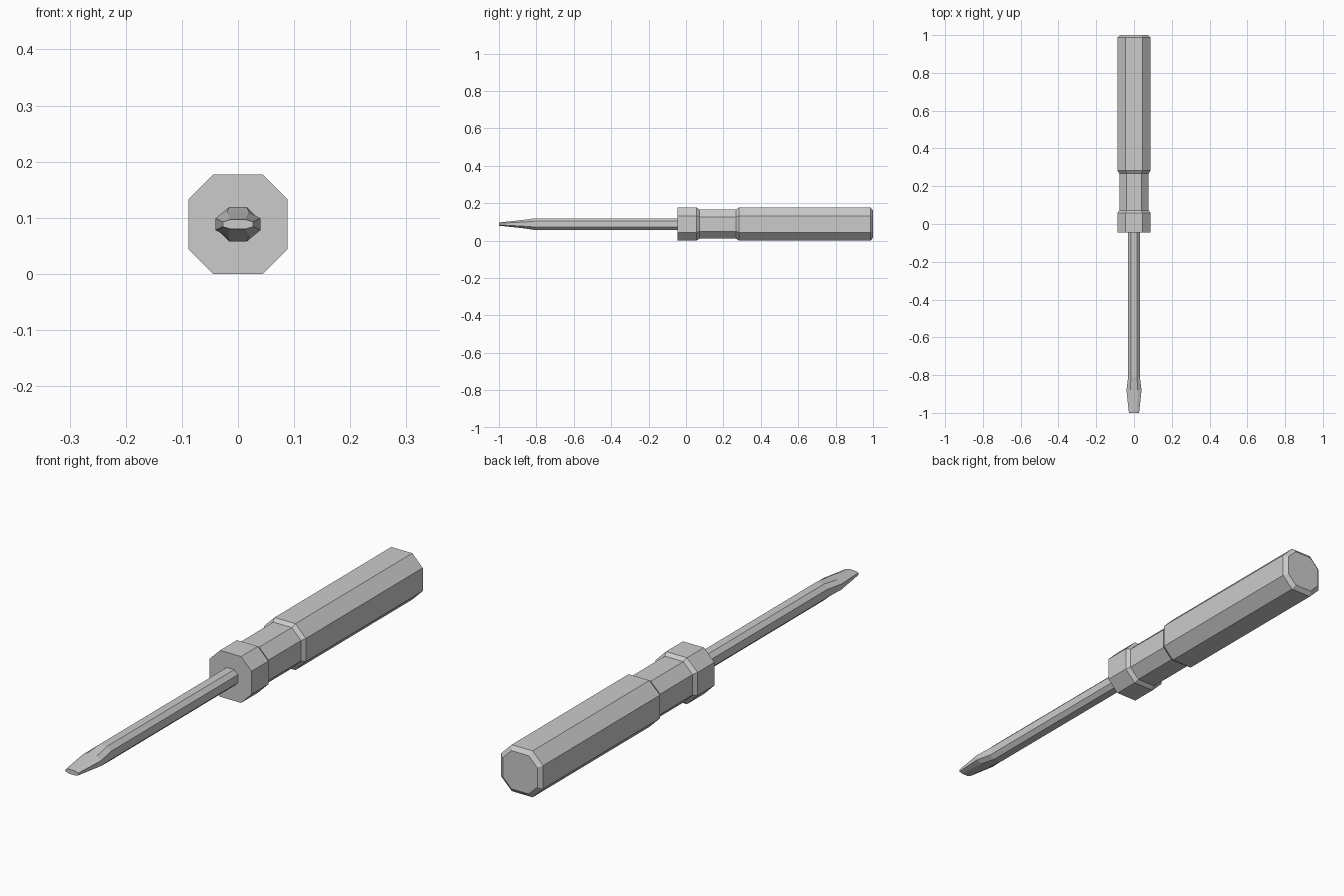
import bpy, bmesh

if "Cube" in bpy.data.objects:
    bpy.data.objects.remove(bpy.data.objects["Cube"])

CZ = 0.0885  # height of the tool's axis


def ring(bm, y, hx, hz):
    """Chamfered-square octagon section, half sizes hx and hz."""
    pts = [(1, .5), (.5, 1), (-.5, 1), (-1, .5), (-1, -.5), (-.5, -1), (.5, -1), (1, -.5)]
    return [bm.verts.new((hx * a, y, CZ + hz * b)) for a, b in pts]


def loft(name, sections):
    """Skin a closed solid through octagon sections (y, half width, half height)."""
    bm = bmesh.new()
    rings = [ring(bm, *s) for s in sections]
    for r0, r1 in zip(rings, rings[1:]):
        for i in range(8):
            j = (i + 1) % 8
            bm.faces.new((r0[i], r0[j], r1[j], r1[i]))
    bm.faces.new(rings[0])
    bm.faces.new(rings[-1])
    bmesh.ops.recalc_face_normals(bm, faces=bm.faces)
    mesh = bpy.data.meshes.new(name)
    bm.to_mesh(mesh)
    bm.free()
    obj = bpy.data.objects.new(name, mesh)
    bpy.context.collection.objects.link(obj)
    return obj


# Handle: front collar, narrowed neck, long grip, chamfered butt
R, N = 0.0885, 0.078
loft("handle", [(y, r, r) for y, r in (
    (-0.045, R), (0.057, R), (0.072, N), (0.268, N),
    (0.283, R), (0.987, R), (1.0, 0.073))])

# Blade: straight shaft, flared shoulder, flat tip
loft("blade", [
    (-0.04, 0.031, 0.031),
    (-0.81, 0.031, 0.031),
    (-0.88, 0.04, 0.021),
    (-1.0, 0.027, 0.0085)])
